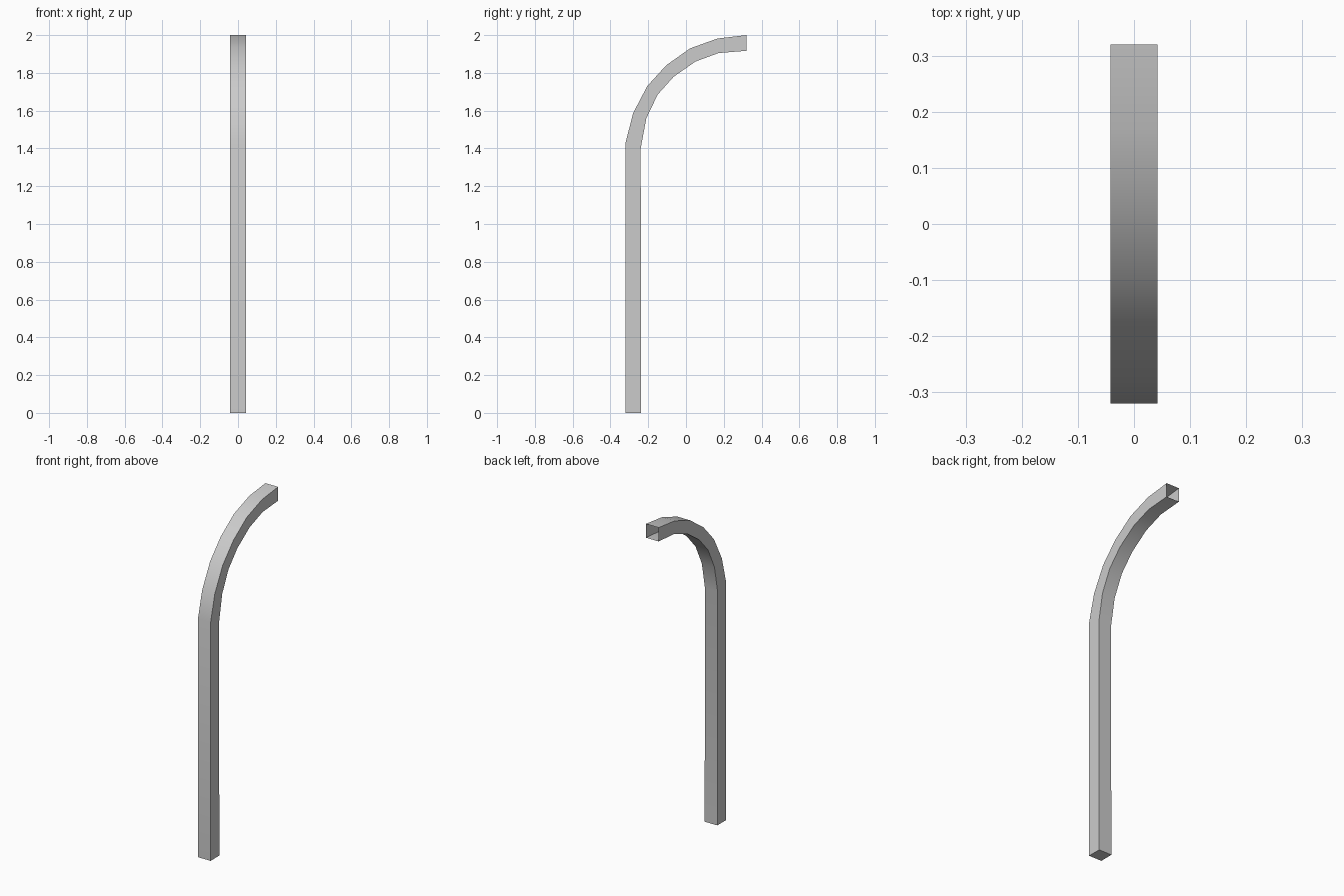
import bpy, bmesh

if "Cube" in bpy.data.objects:
    bpy.data.objects.remove(bpy.data.objects["Cube"])

HALF_WIDTH = 0.042

# Side profile stations, base to tip: (outer y, outer z, inner y, inner z)
stations = [
    (-0.32, 0.0, -0.237, 0.0),
    (-0.32, 1.43, -0.24, 1.40),
    (-0.28, 1.587, -0.21, 1.56),
    (-0.205, 1.73, -0.15, 1.685),
    (-0.105, 1.84, -0.065, 1.78),
    (0.022, 1.93, 0.05, 1.86),
    (0.167, 1.982, 0.172, 1.905),
    (0.32, 2.0, 0.32, 1.917),
]

# Square tube: one four-sided ring per station
bm = bmesh.new()
rings = []
for oy, oz, iy, iz in stations:
    rings.append([bm.verts.new(p) for p in (
        (-HALF_WIDTH, oy, oz), (HALF_WIDTH, oy, oz),
        (HALF_WIDTH, iy, iz), (-HALF_WIDTH, iy, iz))])
for a, b in zip(rings, rings[1:]):
    for i in range(4):
        j = (i + 1) % 4
        bm.faces.new((a[i], a[j], b[j], b[i]))

# Closed foot, open tip
bm.faces.new(rings[0][::-1])

mesh = bpy.data.meshes.new("curved_post")
bm.to_mesh(mesh)
bm.free()
post = bpy.data.objects.new("curved_post", mesh)
bpy.context.collection.objects.link(post)

# Smooth along the bend, sharp at the tube corners
bpy.context.view_layer.objects.active = post
post.select_set(True)
bpy.ops.object.shade_smooth_by_angle(angle=0.6)
